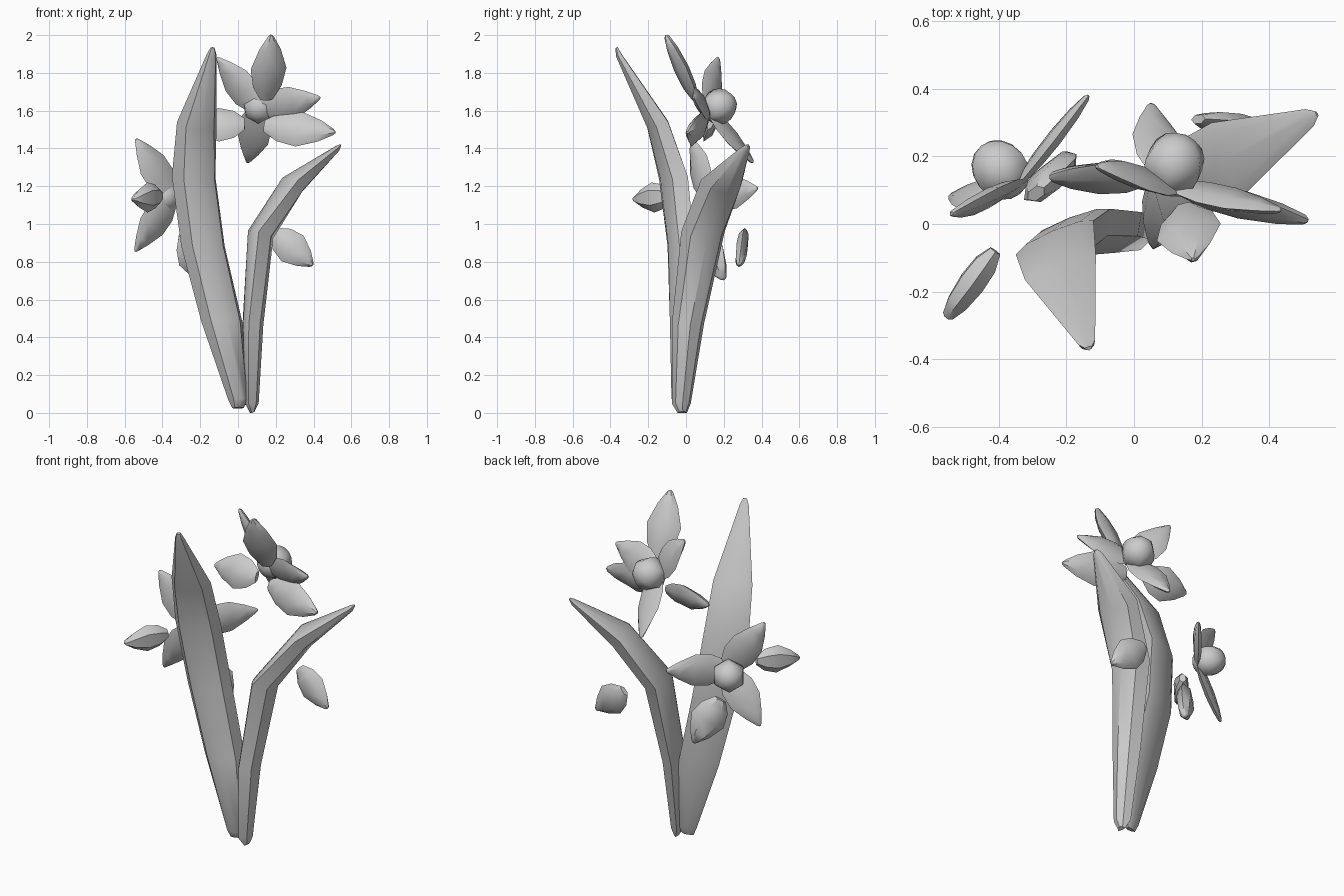
import bpy, bmesh, math
from mathutils import Vector as V

if "Cube" in bpy.data.objects:
    bpy.data.objects.remove(bpy.data.objects["Cube"])

mat = bpy.data.materials.new("plain_grey")
mat.diffuse_color = (0.6, 0.6, 0.6, 1)
mat.use_nodes = True
mat.node_tree.nodes["Principled BSDF"].inputs["Base Color"].default_value = mat.diffuse_color


def finish(name, bm, angle=40):
    bmesh.ops.recalc_face_normals(bm, faces=bm.faces)
    me = bpy.data.meshes.new(name)
    bm.to_mesh(me)
    bm.free()
    me.materials.append(mat)
    ob = bpy.data.objects.new(name, me)
    bpy.context.collection.objects.link(ob)
    bpy.context.view_layer.objects.active = ob
    ob.select_set(True)
    bpy.ops.object.shade_smooth_by_angle(angle=math.radians(angle))
    ob.select_set(False)
    return ob


def loft(name, rings, n=8, back=1.0):
    """Skin flattened sections (centre, half width, half thickness); back flattens one side."""
    bm = bmesh.new()
    loops = []
    for c, w, t in rings:
        ring = []
        for k in range(n):
            s, o = math.sin(2 * math.pi * k / n), math.cos(2 * math.pi * k / n)
            ring.append(bm.verts.new(c + w * o + t * s * (1 if s > 0 else back)))
        loops.append(ring)
    for a, b in zip(loops, loops[1:]):
        for k in range(n):
            bm.faces.new((a[k], a[(k + 1) % n], b[(k + 1) % n], b[k]))
    bm.faces.new(loops[0])
    bm.faces.new(loops[-1])
    return finish(name, bm)


def leaf(name, secs):
    rings = []
    for i, (c, w, th) in enumerate(secs):
        c, w = V(c), V(w)
        axis = V(secs[min(i + 1, len(secs) - 1)][0]) - V(secs[max(i - 1, 0)][0])
        rings.append((c, w, w.cross(axis).normalized() * th))
    return loft(name, rings, 8, 0.2)


LOOSE = [(0, .35, .5), (.2, .8, 1), (.48, 1, 1.1), (.78, .6, .9), (.97, .18, .5), (1, .06, .2)]
JOINED = [(0, .5, .5), (.3, .92, 1), (.55, .9, 1.1), (.8, .5, .9), (.97, .15, .5), (1, .06, .2)]


def petal(name, base, tip, normal, half=0.095, thick=0.022, prof=LOOSE):
    base, tip, normal = V(base), V(tip), V(normal)
    d = tip - base
    w = normal.cross(d).normalized()
    t = w.cross(d).normalized()
    return loft(name, [(base + d * f, w * half * a, t * thick * b) for f, a, b in prof], 6)


def trumpet(name, centre, axis, r=0.096):
    bm = bmesh.new()
    bmesh.ops.create_uvsphere(bm, u_segments=6, v_segments=8, radius=r)
    q = V(axis).to_track_quat('Z', 'Y')
    for v in bm.verts:
        v.co = q @ v.co + V(centre)
    return finish(name, bm, 75)


# Two strap leaves, flat inside and rounded outside
leaf("tall_leaf", [
    ((0.0, -0.02, 0.025), (0.03, 0.008, 0), 0.025),
    ((0.0, -0.01, 0.07), (0.052, 0.015, 0), 0.07),
    ((-0.085, 0.0, 0.48), (0.108, 0.035, 0), 0.09),
    ((-0.185, 0.0, 0.88), (0.115, 0.045, 0), 0.10),
    ((-0.235, -0.04, 1.25), (0.115, 0.05, 0), 0.105),
    ((-0.218, -0.13, 1.54), (0.105, 0.035, 0), 0.085),
    ((-0.14, -0.35, 1.90), (0.025, 0.007, 0), 0.025),
    ((-0.135, -0.365, 1.935), (0.01, 0.003, 0), 0.01)])
leaf("bent_leaf", [
    ((0.07, -0.02, 0.0), (-0.004, 0.025, 0), 0.02),
    ((0.05, -0.025, 0.05), (-0.006, 0.05, 0), 0.06),
    ((0.045, 0.01, 0.47), (-0.012, 0.085, 0), 0.09),
    ((0.085, 0.09, 0.96), (-0.025, 0.115, 0), 0.11),
    ((0.275, 0.19, 1.235), (-0.045, 0.11, 0), 0.095),
    ((0.52, 0.315, 1.405), (-0.012, 0.025, 0), 0.025),
    ((0.54, 0.325, 1.42), (-0.004, 0.008, 0), 0.008)])

# Upper flower: three joined petals, three loose ones and the trumpet
ax1 = (0.35, 0.86, 0.38)
c1 = (0.11, 0.115, 1.61)
for i, tip in enumerate([(-0.11, 0.17, 1.88), (0.435, 0.04, 1.67), (0.05, 0.355, 1.325)]):
    petal(f"upper_joined_petal_{i}", c1, tip, ax1, 0.1, 0.022, JOINED)
for i, (b, tip, n) in enumerate([
        ((0.15, 0.05, 1.66), (0.175, -0.105, 2.0), (-0.25, 0.85, 0.38)),
        ((0.14, 0.10, 1.52), (0.515, 0.01, 1.485), (0.3, 0.86, -0.3)),
        ((0.035, 0.13, 1.53), (-0.25, 0.14, 1.52), (0.2, 0.86, -0.4))]):
    petal(f"upper_loose_petal_{i}", b, tip, n, 0.098, 0.03)
trumpet("upper_trumpet", (0.118, 0.175, 1.622), ax1)

# Lower flower
ax2 = (-0.63, 0.78, 0.07)
c2 = (-0.35, 0.11, 1.15)
for i, tip in enumerate([(-0.135, 0.38, 1.19), (-0.54, 0.03, 1.45), (-0.545, 0.08, 0.855)]):
    petal(f"lower_joined_petal_{i}", c2, tip, ax2, 0.1, 0.022, JOINED)
petal("lower_loose_petal_0", (-0.41, -0.08, 1.15), (-0.555, -0.278, 1.13), ax2, 0.08, 0.04)
petal("lower_loose_petal_1", (-0.29, 0.09, 0.95), (-0.19, 0.20, 0.705), ax2, 0.1, 0.04)
trumpet("lower_trumpet", (-0.395, 0.16, 1.145), ax2, 0.092)

# Single stray petal behind the bent leaf
petal("stray_petal", (0.19, 0.31, 0.955), (0.395, 0.28, 0.78), (-0.35, 0.9, 0.25), 0.09, 0.03)
